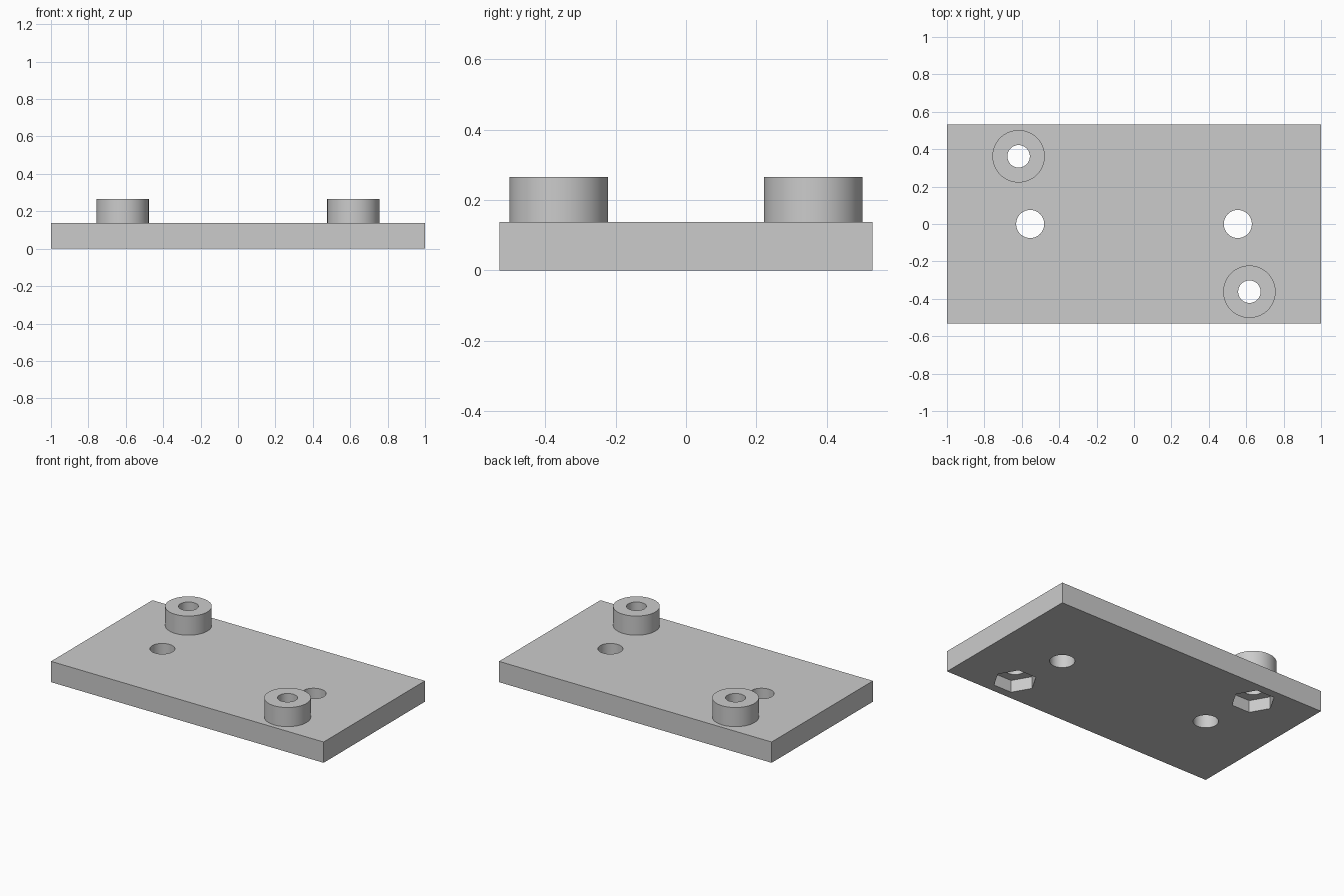
import bpy
import math

default = bpy.data.objects.get("Cube")
if default:
    bpy.data.objects.remove(default, do_unlink=True)

PLATE_TOP, BOSS_TOP = 0.138, 0.265
BOSS_X, BOSS_Y = 0.617, 0.362
HOLE_X = 0.555
POCKET_DEPTH = 0.08

grey = bpy.data.materials.new("plain grey")
grey.use_nodes = True
colour = (0.6, 0.6, 0.6, 1)
grey.diffuse_color = colour
grey.node_tree.nodes["Principled BSDF"].inputs["Base Color"].default_value = colour


def prism(name, x, y, radius, bottom, top, sides=64):
    """Upright cylinder or regular prism with a corner along x."""
    bpy.ops.mesh.primitive_cylinder_add(
        vertices=sides, radius=radius, depth=top - bottom,
        location=(x, y, (bottom + top) / 2),
        rotation=(0, 0, math.pi / 2))
    obj = bpy.context.object
    obj.name = name
    obj.data.materials.append(grey)
    return obj


def combine(target, tool, operation):
    """Apply a boolean and discard its tool."""
    mod = target.modifiers.new(operation.title(), "BOOLEAN")
    mod.operation, mod.solver, mod.object = operation, "EXACT", tool
    tool.hide_render = True
    bpy.ops.object.select_all(action="DESELECT")
    bpy.context.view_layer.objects.active = target
    target.select_set(True)
    bpy.ops.object.modifier_apply(modifier=mod.name)
    bpy.data.objects.remove(tool, do_unlink=True)


# Rectangular base plate
bpy.ops.mesh.primitive_cube_add(size=1, location=(0, 0, PLATE_TOP / 2))
plate = bpy.context.object
plate.name = "mounting_plate"
plate.scale = (2, 1.062, PLATE_TOP)
bpy.ops.object.transform_apply(location=True, rotation=True, scale=True)
plate.data.materials.append(grey)

for side in (-1, 1):
    bx, by = side * BOSS_X, -side * BOSS_Y
    # Raised round boss with a bolt hole and a hexagonal nut pocket below
    combine(plate, prism("boss", bx, by, 0.14, 0.1, BOSS_TOP, 96), "UNION")
    combine(plate, prism("bolt_hole", bx, by, 0.06, -0.1, 0.4), "DIFFERENCE")
    pocket = prism("nut_pocket", bx, by, 0.132, -0.1, POCKET_DEPTH, 6)
    combine(plate, pocket, "DIFFERENCE")
    # Plain hole through the plate on the centre line
    combine(plate, prism("through_hole", side * HOLE_X, 0, 0.075, -0.1, 0.4),
            "DIFFERENCE")

# Round walls smooth, rims and flat faces sharp
bpy.ops.object.select_all(action="DESELECT")
plate.select_set(True)
bpy.context.view_layer.objects.active = plate
bpy.ops.object.shade_smooth_by_angle(angle=math.radians(30))
